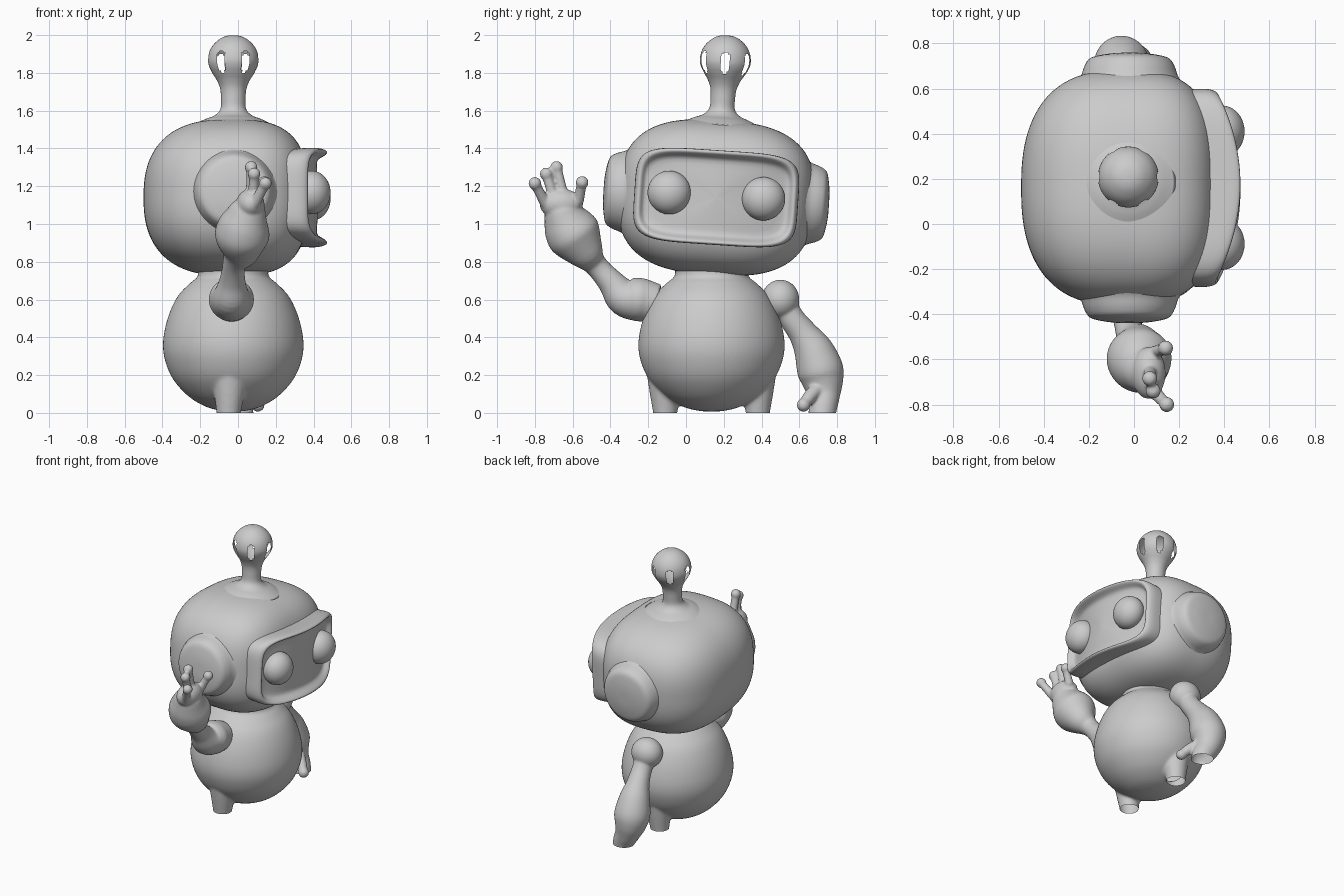
import bpy, bmesh
from math import sin, cos, pi, radians, degrees
from mathutils import Vector, Matrix

if "Cube" in bpy.data.objects:
    bpy.data.objects.remove(bpy.data.objects["Cube"])

HEAD = Matrix.Translation((-0.03, 0.16, 1.14)) @ Matrix.Rotation(radians(-3.8), 4, 'X')


def finish(name, bm, matrix=Matrix()):
    bmesh.ops.recalc_face_normals(bm, faces=bm.faces)
    bm.transform(matrix)
    for f in bm.faces:
        f.smooth = True
    mesh = bpy.data.meshes.new(name)
    bm.to_mesh(mesh)
    bm.free()
    obj = bpy.data.objects.new(name, mesh)
    bpy.context.collection.objects.link(obj)
    return obj


def bridge(bm, rings):
    n = len(rings[0])
    for a, b in zip(rings, rings[1:]):
        for i in range(n):
            j = (i + 1) % n
            bm.faces.new((a[i], a[j], b[j], b[i]))


def smooth_path(pts, steps):
    """Catmull-Rom through points of (x, y, z, radius)."""
    p = [Vector(q) for q in pts]
    p = [2 * p[0] - p[1]] + p + [2 * p[-1] - p[-2]]
    out = []
    for i in range(1, len(p) - 2):
        a, b, c, d = p[i - 1:i + 3]
        for s in range(steps):
            t = s / steps
            out.append(0.5 * (2 * b + (c - a) * t + (2 * a - 5 * b + 4 * c - d) * t ** 2
                              + (3 * b - a - 3 * c + d) * t ** 3))
    return out + [p[-2]]


def tube(bm, pts, n=48, steps=5):
    """Round section of changing radius swept along a smooth path, capped."""
    path = smooth_path(pts, steps)
    overall = (path[-1] - path[0]).to_3d().normalized()
    rings = []
    for i, q in enumerate(path):
        t = (path[min(i + 1, len(path) - 1)] - path[max(i - 1, 0)]).to_3d()
        t = t.normalized() if t.dot(overall) > 1e-6 else overall
        u = (Vector((1, 0, 0)) - t * t.x).normalized()
        v = t.cross(u)
        r = max(q[3], 0.0015)
        rings.append([bm.verts.new(q.to_3d() + r * (u * cos(2 * pi * k / n) + v * sin(2 * pi * k / n)))
                      for k in range(n)])
    bridge(bm, rings)
    bm.faces.new(rings[0][::-1])
    bm.faces.new(rings[-1])


def ball(bm, centre, radii):
    m = Matrix.Translation(centre) @ Matrix.Diagonal((*radii, 1))
    bmesh.ops.create_uvsphere(bm, u_segments=40, v_segments=24, radius=1, matrix=m)


def fuse(obj, voxel=0.01):
    """Blend overlapping pieces into one skin, then trim open at the floor."""
    rm = obj.modifiers.new("fuse", 'REMESH')
    rm.mode = 'VOXEL'
    rm.voxel_size = voxel
    sm = obj.modifiers.new("soften", 'SMOOTH')
    sm.factor, sm.iterations = 0.5, 5
    mesh = bpy.data.meshes.new_from_object(obj.evaluated_get(bpy.context.evaluated_depsgraph_get()))
    obj.modifiers.clear()
    bm = bmesh.new()
    bm.from_mesh(mesh)
    bmesh.ops.bisect_plane(bm, geom=bm.verts[:] + bm.edges[:] + bm.faces[:],
                           plane_co=(0, 0, 0), plane_no=(0, 0, 1), clear_inner=True)
    for f in bm.faces:
        f.smooth = True
    bm.to_mesh(obj.data)
    bm.free()


# Head shell: superellipsoid, boxier towards the face
bm = bmesh.new()
bmesh.ops.create_icosphere(bm, subdivisions=6, radius=1)
for v in bm.verts:
    d = v.co.normalized()
    p = 2.75 + 0.25 * d.x
    a = 0.40 if d.x > 0 else 0.47
    v.co = d * (abs(d.x / a) ** p + abs(d.y / 0.52) ** p + abs(d.z / 0.41) ** p) ** (-1 / p)
finish("head", bm, HEAD)

# Visor: raised rounded frame and recessed screen, (half width, half height, depth)
bm = bmesh.new()
rings = []
for w, h, depth in [(.425, .24, -.2), (.435, .25, -.08), (.435, .252, -.03), (.422, .246, 0),
                    (.403, .23, -.004), (.388, .213, -.04), (.37, .197, -.06),
                    (.28, .15, -.056), (.14, .08, -.052), (.004, .003, -.05)]:
    ring = []
    for k in range(120):
        c, s = cos(2 * pi * k / 120), sin(2 * pi * k / 120)
        r = (abs(c) ** 5 + abs(s) ** 5) ** -0.2
        y, z = w * c * r, h * s * r
        ring.append(bm.verts.new((0.505 + depth - 0.6 * y * y, y, z)))
    rings.append(ring)
bridge(bm, rings)
bm.faces.new(rings[-1])
visor = finish("visor", bm, HEAD)
visor.modifiers.new("round", 'SUBSURF').render_levels = 1

# Eyes and ear caps
for side, label in ((-1, "raised_side"), (1, "lowered_side")):
    bm = bmesh.new()
    ball(bm, (0.42, 0.25 * side, 0.01), (0.1, 0.115, 0.115))
    finish("eye_" + label, bm, HEAD)
    bm = bmesh.new()
    tube(bm, [(0.01, side * d, 0, r) for d, r in
              [(.45, .25), (.49, .218), (.54, .2), (.575, .175), (.59, .12), (.597, .06), (.598, 0)]], 64, 4)
    finish("ear_" + label, bm, HEAD)

# Antenna: flared stalk and bulb with six windows
bm = bmesh.new()
tube(bm, [(0.005, 0, z, r) for z, r in
          [(.385, .21), (.415, .15), (.435, .10), (.47, .068), (.53, .065), (.58, .07), (.62, .086),
           (.655, .108), (.69, .127), (.725, .135), (.77, .128), (.81, .106), (.842, .07),
           (.857, .035), (.861, 0)]], 72, 5)
holes = []
for f in bm.faces:
    c = f.calc_center_median()
    angle = degrees(Vector((c.x - 0.005, c.y)).angle_signed(Vector((1, 0)), 0))
    angle = (angle + 30) % 60 - 30
    if (angle / 12) ** 2 + ((c.z - 0.715) / 0.06) ** 2 < 1:
        holes.append(f)
bmesh.ops.delete(bm, geom=holes, context='FACES')
finish("antenna", bm, HEAD)

# Torso with neck and cut-off leg stubs
bm = bmesh.new()
tube(bm, [(-0.025, 0.135, z, r) for z, r in
          [(.006, 0), (.012, .07), (.035, .15), (.09, .24), (.18, .32), (.28, .362), (.37, .372),
           (.47, .356), (.56, .325), (.63, .285), (.69, .225), (.72, .19), (.76, .185), (.82, .19)]], 72)
for v in bm.verts:
    v.co.y = 0.135 + (v.co.y - 0.135) * 1.04
for side in (-1, 1):
    y = 0.135 + 0.245 * side
    tube(bm, [(-.04, y - .01 * side, .28, .12), (-.045, y, .12, .085), (-.05, y, .0, .064), (-.05, y, -.06, .06)])
torso = finish("torso", bm)
fuse(torso)

# Raised arm with waving hand
bm = bmesh.new()
tube(bm, [(-.03, -.15, .58, .1), (-.035, -.25, .6, .115), (-.035, -.33, .615, .1), (-.03, -.4, .695, .07),
          (-.02, -.48, .785, .062), (.01, -.53, .85, .1), (.02, -.585, .93, .142), (.03, -.62, .99, .136),
          (.045, -.645, 1.05, .108), (.055, -.655, 1.1, .085), (.06, -.66, 1.15, .04)])
ball(bm, (-.035, -.25, .6), (.12, .1, .115))
ball(bm, (.065, -.66, 1.105), (.075, .115, .08))
for base, tip in [((.09, -.745, 1.11), (.145, -.8, 1.215)), ((.08, -.7, 1.14), (.085, -.74, 1.265)),
                  ((.07, -.65, 1.15), (.07, -.685, 1.3)), ((.09, -.57, 1.12), (.14, -.55, 1.22))]:
    tube(bm, [(*base, .03), (*((Vector(base) + Vector(tip)) / 2), .027), (*tip, .027)], 24)
    ball(bm, tip, (.034, .034, .034))
fuse(finish("raised_arm", bm), 0.008)

# Lowered arm with hand trimmed at the floor
bm = bmesh.new()
ball(bm, (-.03, .5, .6), (.11, .1, .105))
tube(bm, [(-.03, .5, .6, .07), (-.03, .56, .5, .068), (-.04, .62, .42, .078), (-.05, .675, .33, .105),
          (-.055, .71, .23, .122), (-.05, .725, .16, .108), (-.03, .73, .09, .085), (0, .725, .03, .075),
          (.02, .715, -.05, .07)])
tube(bm, [(.02, .69, .12, .04), (.07, .65, .08, .035), (.1, .625, .045, .03)], 24)
ball(bm, (.105, .622, .042), (.036, .036, .036))
fuse(finish("lowered_arm", bm), 0.008)
